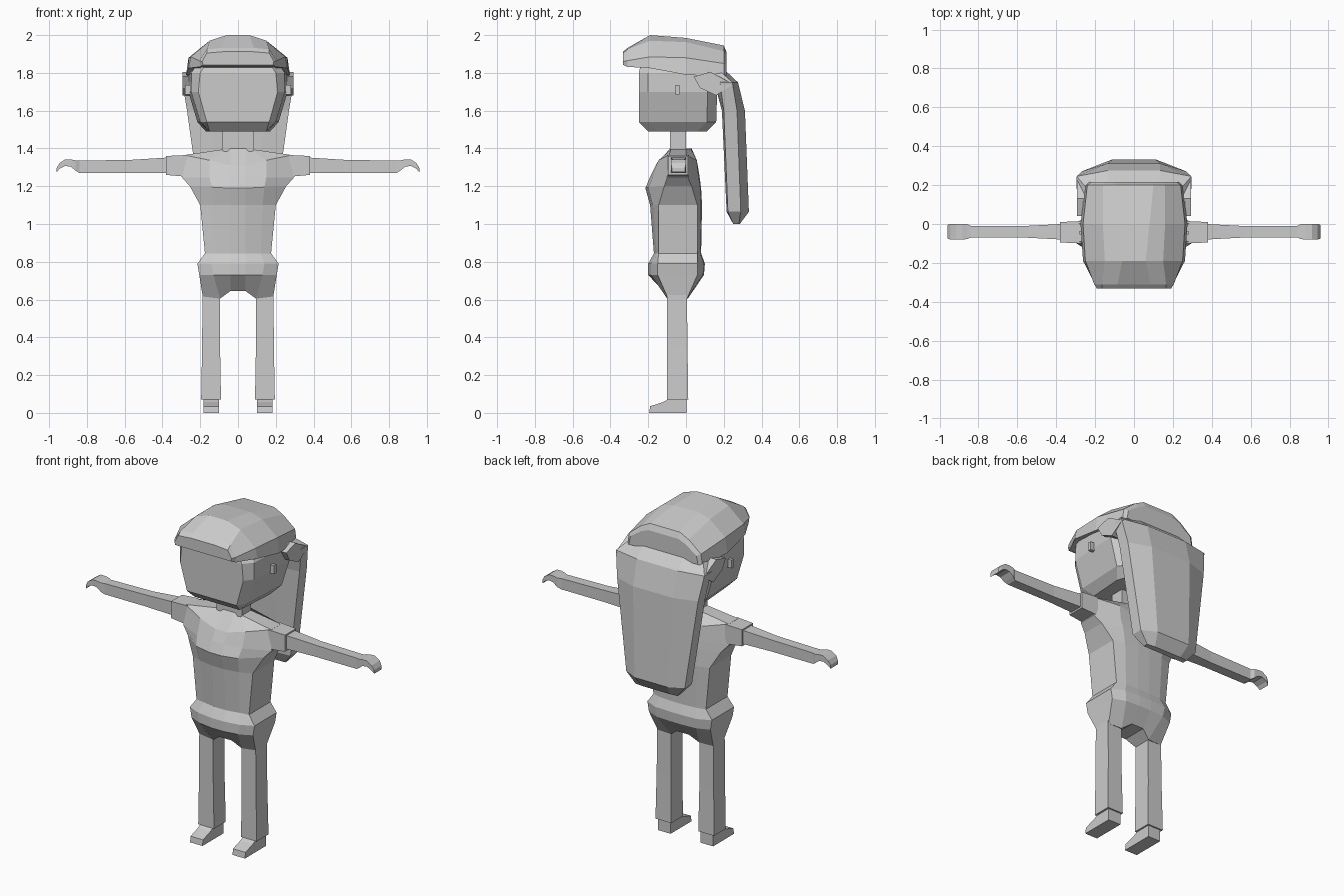
import bpy, bmesh

mat = bpy.data.materials.new("plain_grey")
mat.diffuse_color = (0.6, 0.6, 0.6, 1)


def loft(name, rings, closed=False):
    """Skin rings of points, cap both ends, then mirror across x = 0.
    Open rings are half sections that start and end on the centre line."""
    bm = bmesh.new()
    vs = [[bm.verts.new(p) for p in r] for r in rings]
    n = len(rings[0])
    for a, b in zip(vs, vs[1:]):
        for i in range(n if closed else n - 1):
            j = (i + 1) % n
            bm.faces.new((a[i], a[j], b[j], b[i]))
    for r in (vs[0], vs[-1]):
        if closed:
            bm.faces.new(r)
        else:
            for i in range(n // 2 - 1):
                bm.faces.new((r[i], r[i + 1], r[n - 2 - i], r[n - 1 - i]))
    bmesh.ops.mirror(bm, geom=bm.verts[:] + bm.edges[:] + bm.faces[:],
                     axis='X', merge_dist=0.0005)
    bmesh.ops.recalc_face_normals(bm, faces=bm.faces[:])
    me = bpy.data.meshes.new(name)
    bm.to_mesh(me)
    bm.free()
    me.materials.append(mat)
    ob = bpy.data.objects.new(name, me)
    bpy.context.collection.objects.link(ob)
    return ob


def x_rect(x, y0, y1, z0, z1):
    return [(x, y0, z0), (x, y1, z0), (x, y1, z1), (x, y0, z1)]


def z_rect(z, x0, x1, y0, y1):
    return [(x0, y0, z), (x1, y0, z), (x1, y1, z), (x0, y1, z)]


# torso sections: centre z, side z, front, back, corner x, side x, side front, side back
def body(zc, zs, yf, yb, c, s, sf, sb):
    zm = (zc + zs) / 2
    return [(0, yf, zc), (.04, yf, zc), (c, yf + .015, zm), (s, sf, zs),
            (s, sb, zs), (c, yb - .005, zm), (.04, yb, zc), (0, yb, zc)]


# shorts with a raised crotch
crotch = [(0, -.12, .645), (.04, -.12, .645), (.095, -.1, .605), (.185, -.095, .605),
          (.185, .005, .605), (.095, .01, .605), (.04, .03, .645), (0, .03, .645)]
waist = body(.79, .79, -.2, .1, .14, .215, -.15, .06)
loft("shorts", [crotch, body(.73, .73, -.2, .095, .13, .205, -.15, .06), waist])

# shirt
loft("shirt", [
    waist,
    body(.845, .845, -.17, .08, .12, .175, -.145, .06),
    body(1.1, 1.1, -.19, .085, .13, .2, -.145, .06),
    body(1.19, 1.2, -.215, .08, .14, .255, -.115, .03),
    body(1.25, 1.245, -.19, .072, .15, .295, -.1, .01),
    body(1.31, 1.365, -.16, .062, .15, .285, -.09, 0),
    body(1.40, 1.395, -.085, .03, .06, .08, -.08, 0)])

# neck
loft("neck", [z_rect(z, 0, .085, -.085, 0) for z in (1.36, 1.5)], True)

# sleeve, arm and hooked hand
loft("sleeves", [x_rect(.27, -.1, .015, 1.25, 1.365),
                 x_rect(.38, -.095, .01, 1.26, 1.36)], True)
loft("arms", [
    x_rect(.37, -.08, 0, 1.27, 1.352),
    x_rect(.56, -.07, -.01, 1.27, 1.34),
    x_rect(.84, -.07, -.01, 1.27, 1.335)], True)
loft("hands", [
    x_rect(.84, -.07, -.01, 1.27, 1.335),
    x_rect(.86, -.078, 0, 1.283, 1.337),
    x_rect(.885, -.08, 0, 1.303, 1.342),
    x_rect(.915, -.08, 0, 1.308, 1.342),
    x_rect(.945, -.08, 0, 1.292, 1.322),
    x_rect(.96, -.075, -.005, 1.275, 1.297)], True)

# legs and shoes
loft("legs", [z_rect(.07, .09, .195, -.1, .012),
              z_rect(.35, .095, .19, -.1, .008),
              z_rect(.63, .095, .188, -.1, .005)], True)
loft("shoes", [[(x, -.195, 0), (x, .003, 0), (x, .003, .075), (x, -.09, .075),
                (x, -.12, .058), (x, -.19, .035)] for x in (.1, .183)], True)


# head: z, front width, side width, front, back
def skull(z, f, s, yf, yb):
    return [(0, yf, z), (f, yf, z), (s - .015, yf + .05, z),
            (s, yb - .05, z), (f, yb, z), (0, yb, z)]


loft("head", [skull(1.49, .15, .17, -.2, .11),
              skull(1.54, .165, .215, -.25, .16),
              skull(1.70, .21, .263, -.25, .165),
              skull(1.80, .2, .262, -.25, .165),
              skull(1.88, .15, .21, -.23, .15)])

# earrings
loft("earrings", [x_rect(x, -.055, -.035, 1.685, 1.735) for x in (.24, .28)], True)


# hair crown with a jutting fringe: y, then edge, side, shoulder and top as x, z
def crown(y, *pts):
    return [(0, y, pts[0][1])] + [(x, y, z) for x, z in pts] + [(0, y, pts[-1][1])]


loft("hair_crown", [
    crown(-.333, (.185, 1.843), (.19, 1.86), (.165, 1.905), (.08, 1.912)),
    crown(-.31, (.2, 1.832), (.205, 1.865), (.165, 1.925), (.085, 1.932)),
    crown(-.19, (.262, 1.825), (.25, 1.885), (.15, 1.97), (.06, 2.0)),
    crown(0, (.275, 1.79), (.262, 1.88), (.16, 1.963), (.08, 1.985)),
    crown(.2, (.25, 1.78), (.24, 1.85), (.16, 1.915), (.1, 1.945)),
    crown(.215, (.23, 1.79), (.22, 1.84), (.15, 1.89), (.1, 1.91))])


# long back hair: z, front, back, centre width, side width, side front, side back
def mane(z, yf, yb, c, s, y1, y2):
    return [(0, yf, z), (c, yf, z), (s, y1, z), (s, y2, z), (c, yb, z), (0, yb, z)]


loft("back_hair", [
    mane(1.82, .12, .2, .13, .23, .12, .17),
    mane(1.75, .15, .275, .135, .295, .18, .245),
    mane(1.60, .19, .312, .135, .27, .2, .27),
    mane(1.065, .215, .333, .11, .195, .222, .29),
    mane(1.0, .25, .285, .09, .14, .25, .28)])

# side locks joining crown and back hair
loft("side_locks", [
    [(x, .04, 1.78), (x, .075, 1.72), (x, .16, 1.68), (x, .25, 1.74), (x, .13, 1.805)]
    for x in (.22, .293)], True)
